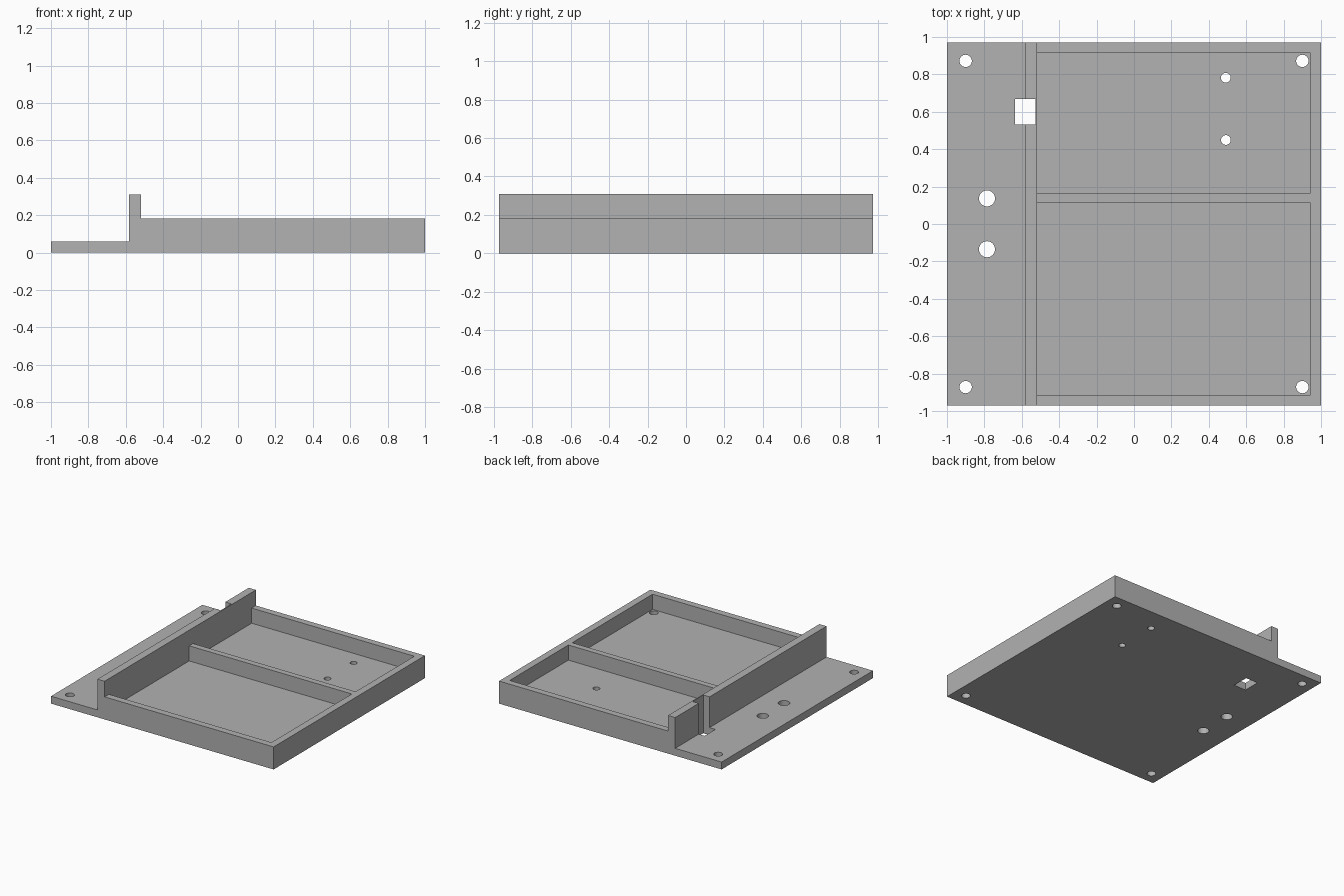
import bpy, bmesh
from mathutils import Matrix, Vector

if "Cube" in bpy.data.objects:
    bpy.data.objects.remove(bpy.data.objects["Cube"])

HALF_Y = 0.971
FLOOR, RIM, WALL = 0.06, 0.183, 0.31
WALL_X0, WALL_X1 = -0.583, -0.519

grey = bpy.data.materials.new("grey_plastic")
grey.diffuse_color = (0.445, 0.445, 0.445, 1)
grey.use_nodes = True
grey.node_tree.nodes["Principled BSDF"].inputs["Base Color"].default_value = grey.diffuse_color


def make_object(name, bm):
    bmesh.ops.recalc_face_normals(bm, faces=bm.faces)
    mesh = bpy.data.meshes.new(name)
    bm.to_mesh(mesh)
    bm.free()
    mesh.materials.append(grey)
    obj = bpy.data.objects.new(name, mesh)
    bpy.context.collection.objects.link(obj)
    return obj


def add_box(bm, x0, x1, y0, y1, z0, z1):
    centre = Vector((x0 + x1, y0 + y1, z0 + z1)) / 2
    size = Matrix.Diagonal((x1 - x0, y1 - y0, z1 - z0, 1))
    bmesh.ops.create_cube(bm, size=1, matrix=Matrix.Translation(centre) @ size)


def add_hole(bm, x, y, r):
    bmesh.ops.create_cone(bm, cap_ends=True, segments=32, radius1=r, radius2=r,
                          depth=0.3, matrix=Matrix.Translation((x, y, 0.05)))


# Tray body: stepped side profile extruded front to back
profile = [(-1, 0), (1, 0), (1, RIM), (WALL_X1, RIM), (WALL_X1, WALL),
           (WALL_X0, WALL), (WALL_X0, FLOOR), (-1, FLOOR)]
bm = bmesh.new()
face = bm.faces.new([bm.verts.new((x, -HALF_Y, z)) for x, z in profile])
ext = bmesh.ops.extrude_face_region(bm, geom=[face])
bmesh.ops.translate(bm, vec=(0, 2 * HALF_Y, 0),
                    verts=[v for v in ext["geom"] if isinstance(v, bmesh.types.BMVert)])
tray = make_object("tray_body", bm)

# Two pockets separated by a divider
bm = bmesh.new()
for y0, y1 in ((-0.916, 0.115), (0.164, 0.917)):
    add_box(bm, WALL_X1, 0.942, y0, y1, FLOOR, 0.28)
pockets = make_object("pocket_cutter", bm)

# Corner screw holes, board holes, cable holes
bm = bmesh.new()
for x in (-0.9, 0.9):
    for y in (-0.872, 0.872):
        add_hole(bm, x, y, 0.033)
for y in (0.449, 0.782):
    add_hole(bm, 0.491, y, 0.026)
for y in (-0.135, 0.137):
    add_hole(bm, -0.786, y, 0.043)
holes = make_object("hole_cutter", bm)

# Slot through the base that notches the upright wall
bm = bmesh.new()
add_box(bm, -0.636, -0.527, 0.531, 0.669, -0.1, 0.5)
slot = make_object("slot_cutter", bm)

# Apply the cuts
bpy.context.view_layer.objects.active = tray
for cutter in (pockets, holes, slot):
    cutter.hide_render = True
    mod = tray.modifiers.new(cutter.name, "BOOLEAN")
    mod.operation, mod.solver, mod.object = "DIFFERENCE", "EXACT", cutter
    bpy.ops.object.modifier_apply(modifier=mod.name)
    bpy.data.objects.remove(cutter)

# Smooth only the hole walls
bpy.ops.object.select_all(action="DESELECT")
tray.select_set(True)
bpy.ops.object.shade_smooth_by_angle()
